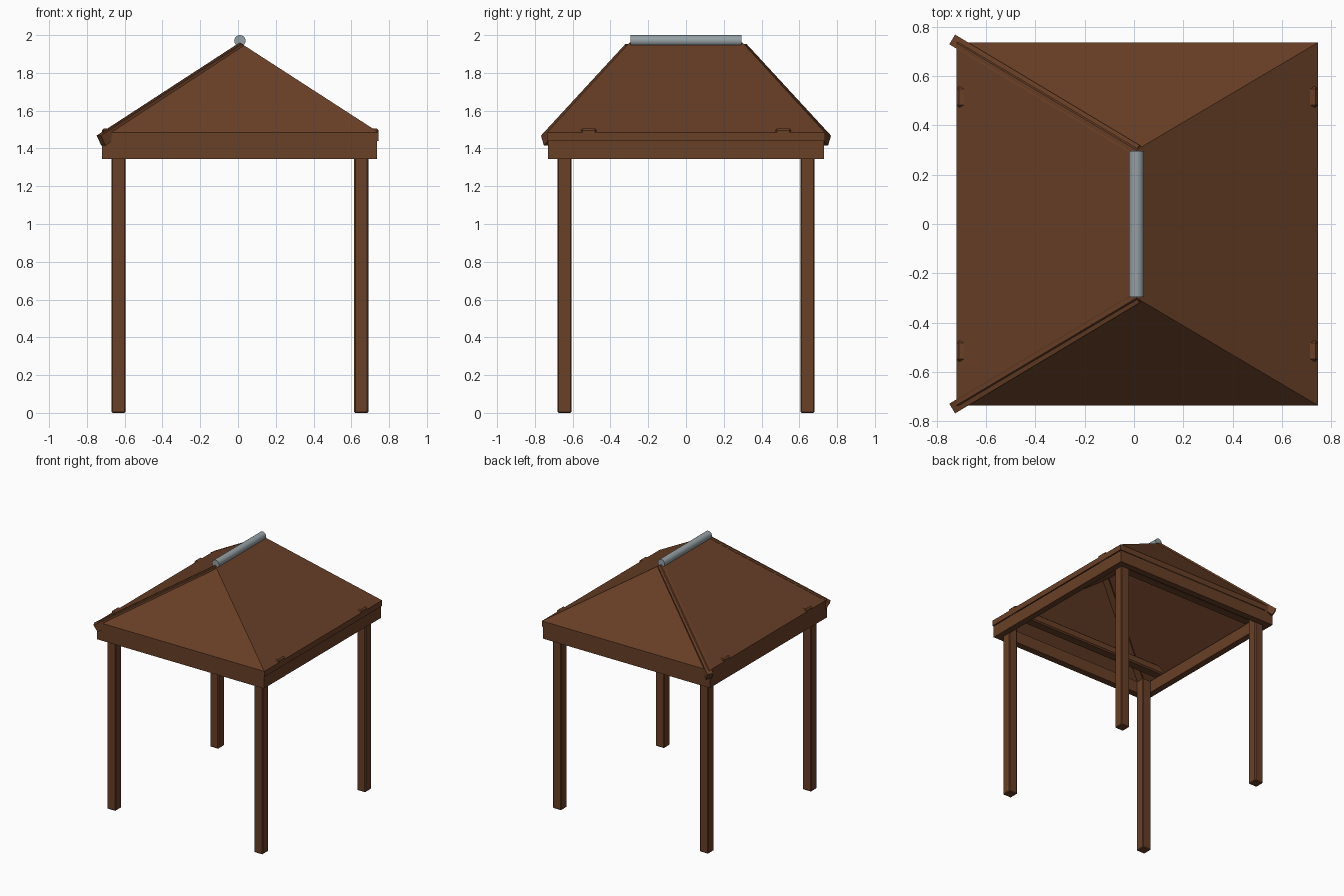
import bpy
import bmesh
from mathutils import Vector, Matrix

if "Cube" in bpy.data.objects:
    bpy.data.objects.remove(bpy.data.objects["Cube"], do_unlink=True)


def material(name, color):
    mat = bpy.data.materials.new(name)
    mat.use_nodes = True
    mat.diffuse_color = (*color, 1)
    bsdf = next(n for n in mat.node_tree.nodes if n.type == 'BSDF_PRINCIPLED')
    bsdf.inputs["Base Color"].default_value = (*color, 1)
    return mat


wood = material("brown wood", (0.14, 0.05, 0.02))
metal = material("grey metal", (0.30, 0.35, 0.37))


def add_object(name, bm, mat):
    bmesh.ops.recalc_face_normals(bm, faces=bm.faces)
    mesh = bpy.data.meshes.new(name)
    bm.to_mesh(mesh)
    bm.free()
    mesh.materials.append(mat)
    obj = bpy.data.objects.new(name, mesh)
    bpy.context.scene.collection.objects.link(obj)
    return obj


def box(name, low, high, bevel=0.0, matrix=None):
    low, high = Vector(low), Vector(high)
    bm = bmesh.new()
    bmesh.ops.create_cube(bm, size=1)
    for v in bm.verts:
        v.co = (low + high) / 2 + v.co * (high - low)
    obj = add_object(name, bm, wood)
    if matrix:
        obj.matrix_world = matrix
    if bevel:
        mod = obj.modifiers.new("softened edges", 'BEVEL')
        mod.width = bevel
        mod.segments = 1
    return obj


MID = 0.01                       # ridge line is slightly off centre
EAVE_LOW, EAVE_TOP, RIDGE = 1.44, 1.485, 1.96
LEFT, RIGHT, DEPTH = -0.72, 0.745, 0.735

# Corner posts
for side, x in (("right", -0.67), ("left", 0.615)):
    for end, y in (("front", -0.68), ("back", 0.605)):
        box(f"{end}_{side}_post", (x, y, 0), (x + 0.075, y + 0.075, EAVE_LOW), 0.006)

# Perimeter beams outside the posts
for end, y in (("front", -0.73), ("back", 0.677)):
    box(f"{end}_beam", (LEFT, y, 1.345), (0.737, y + 0.053, EAVE_LOW))
for side, x in (("right", LEFT), ("left", 0.687)):
    box(f"{side}_beam", (x, -0.677, 1.345), (x + 0.05, 0.677, EAVE_LOW))

# Ceiling joists that poke through the side eaves
for end, y in (("front", -0.515), ("back", 0.515)):
    box(f"{end}_joist", (LEFT, y - 0.042, EAVE_LOW),
        (RIGHT, y + 0.042, 1.505), 0.01)

# Hollow hip roof: the same shell twice, joined along the eaves
bm = bmesh.new()
shells = []
for drop in (0, EAVE_TOP - EAVE_LOW):
    eave = [bm.verts.new((x, y, EAVE_TOP - drop)) for x, y in
            ((LEFT, -DEPTH), (RIGHT, -DEPTH), (RIGHT, DEPTH), (LEFT, DEPTH))]
    front, back = [bm.verts.new((MID, y, RIDGE - drop)) for y in (-0.3, 0.3)]
    a, b, c, d = eave
    for loop in ((a, b, front), (b, c, back, front), (c, d, back), (d, a, front, back)):
        bm.faces.new(loop)
    shells.append(eave)
for i in range(4):
    j = (i + 1) % 4
    bm.faces.new((shells[0][i], shells[0][j], shells[1][j], shells[1][i]))
add_object("hip_roof", bm, wood)

# Hip rafters on the right-hand corners, with square-cut ends
for end, s in (("front", -1), ("back", 1)):
    top = Vector((MID, s * 0.3, RIDGE - 0.006))
    foot = Vector((-0.737, s * 0.748, 1.468))
    along = (foot - top).normalized()
    across = Vector((0, 0, 1)).cross(along).normalized()
    up = along.cross(across)
    frame = Matrix((along, across, up)).transposed().to_4x4()
    frame.translation = top
    box(f"{end}_hip_rafter", (0, -0.023, -0.06),
        ((foot - top).length, 0.023, 0), matrix=frame)

# Round metal ridge cap
bm = bmesh.new()
bmesh.ops.create_cone(bm, cap_ends=True, segments=32, radius1=0.03, radius2=0.03, depth=0.59,
                      matrix=Matrix.Translation((MID, 0, 1.97)) @ Matrix.Rotation(1.5708, 4, 'X'))
cap = add_object("ridge_cap", bm, metal)
bpy.ops.object.select_all(action='DESELECT')
cap.select_set(True)
bpy.context.view_layer.objects.active = cap
bpy.ops.object.shade_smooth_by_angle()
